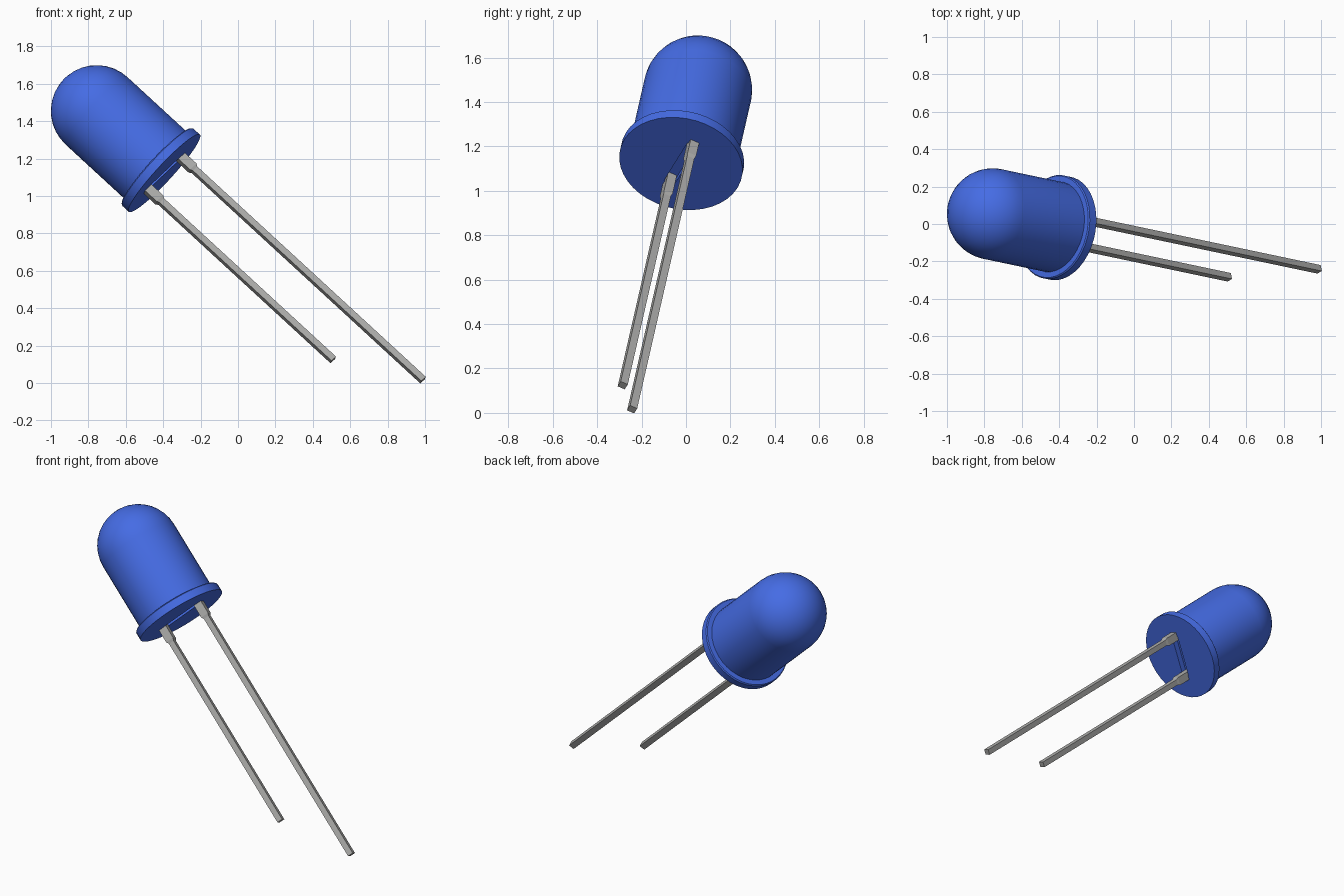
import bpy
import bmesh
from math import sin, cos, pi
from mathutils import Matrix, Vector

default = bpy.data.objects.get("Cube")
if default:
    bpy.data.objects.remove(default, do_unlink=True)

# Tilted frame: origin at the base centre, z towards the dome, x towards the long lead
up = Vector((-0.727, 0.153, 0.669)).normalized()
side = Vector((0.64, 0.40, 0.655))
side = (side - up * side.dot(up)).normalized()
FRAME = Matrix((side, up.cross(side), up)).transposed().to_4x4()
FRAME.translation = (-0.394, -0.023, 1.122)


def material(name, color):
    mat = bpy.data.materials.new(name)
    mat.use_nodes = True
    mat.diffuse_color = color
    bsdf = mat.node_tree.nodes["Principled BSDF"]
    bsdf.inputs["Base Color"].default_value = color
    return mat


BLUE = material("blue_lens", (0.06, 0.15, 0.78, 1))
METAL = material("lead_grey", (0.42, 0.42, 0.41, 1))


def finish(name, bm, mat):
    bmesh.ops.recalc_face_normals(bm, faces=bm.faces)
    mesh = bpy.data.meshes.new(name)
    bm.to_mesh(mesh)
    bm.free()
    obj = bpy.data.objects.new(name, mesh)
    mesh.materials.append(mat)
    obj.matrix_world = FRAME
    bpy.context.collection.objects.link(obj)
    return obj


def activate(obj):
    bpy.ops.object.select_all(action='DESELECT')
    obj.select_set(True)
    bpy.context.view_layer.objects.active = obj


def lathe(name, profile, mat, steps=40):
    bm = bmesh.new()
    verts = [bm.verts.new((r, 0, z)) for r, z in profile]
    edges = [bm.edges.new(pair) for pair in zip(verts, verts[1:])]
    bmesh.ops.spin(bm, geom=verts + edges, cent=(0, 0, 0), axis=(0, 0, 1),
                   angle=2 * pi, steps=steps)
    bmesh.ops.remove_doubles(bm, verts=bm.verts, dist=0.0005)
    return finish(name, bm, mat)


def loft(name, sections, mat):
    """Rectangular bar through (centre x, width x, width y, z) sections."""
    bm = bmesh.new()
    rings = []
    for cx, wx, wy, z in sections:
        rings.append([bm.verts.new((cx + sx * wx / 2, sy * wy / 2, z))
                      for sx, sy in ((-1, -1), (1, -1), (1, 1), (-1, 1))])
    bm.faces.new(rings[0])
    bm.faces.new(rings[-1])
    for low, high in zip(rings, rings[1:]):
        for i in range(4):
            j = (i + 1) % 4
            bm.faces.new((low[i], low[j], high[j], high[i]))
    return finish(name, bm, mat)


# Lens: flanged cylinder with a hemispherical dome
RADIUS, FLANGE, SHOULDER = 0.245, 0.281, 0.497
profile = [(0, 0), (FLANGE, 0), (FLANGE, 0.048), (FLANGE - 0.006, 0.054), (RADIUS, 0.054)]
RINGS = 9
profile += [(RADIUS * cos(i * pi / 2 / RINGS), SHOULDER + RADIUS * sin(i * pi / 2 / RINGS))
            for i in range(RINGS)]
profile.append((0, SHOULDER + RADIUS))
lens = lathe("lens", profile, BLUE)

# Shallow slot in the underside between the leads
PITCH = 0.134
cutter = loft("slot_cutter", [(0, 2 * PITCH, 0.05, -0.05), (0, 2 * PITCH, 0.05, 0.035)], BLUE)
cutter.hide_render = True
slot = lens.modifiers.new("slot", 'BOOLEAN')
slot.operation = 'DIFFERENCE'
slot.object = cutter
bpy.context.view_layer.update()
activate(lens)
bpy.ops.object.modifier_apply(modifier=slot.name)
bpy.data.objects.remove(cutter, do_unlink=True)
activate(lens)
bpy.ops.object.shade_smooth_by_angle(angle=pi / 6)

# Leads: square wires with a thicker collar under the lens
WIRE = 0.035
for name, x, length in (("long_lead", PITCH, 1.78), ("short_lead", -PITCH, 1.365)):
    loft(name, [(x, 0.052, 0.042, 0.06), (x, 0.052, 0.042, -0.085),
                (x, WIRE, WIRE, -0.10), (x, WIRE, WIRE, -length)], METAL)
